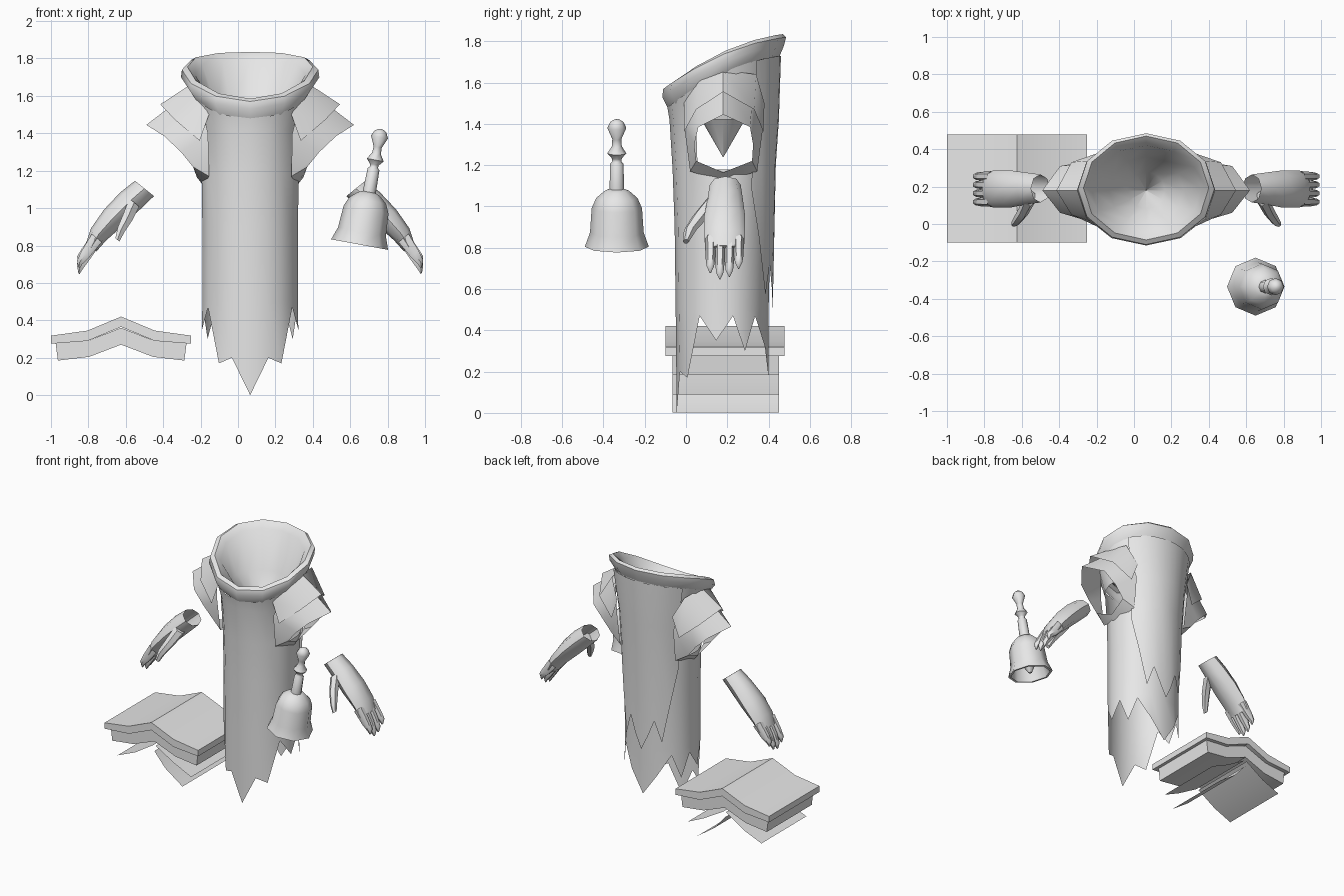
import bpy, bmesh, math
from mathutils import Vector, Matrix

if "Cube" in bpy.data.objects:
    bpy.data.objects.remove(bpy.data.objects["Cube"], do_unlink=True)

grey = bpy.data.materials.new("plain_grey")
grey.use_nodes = True
grey.diffuse_color = (0.8, 0.8, 0.8, 1)
grey.node_tree.nodes["Principled BSDF"].inputs["Base Color"].default_value = (0.8, 0.8, 0.8, 1)
CX = 0.065


def make(name, verts, faces, angle=50):
    mesh = bpy.data.meshes.new(name)
    mesh.from_pydata([tuple(v) for v in verts], [], faces)
    bm = bmesh.new()
    bm.from_mesh(mesh)
    bmesh.ops.remove_doubles(bm, verts=bm.verts, dist=0.0005)
    bmesh.ops.recalc_face_normals(bm, faces=bm.faces)
    bm.to_mesh(mesh)
    bm.free()
    mesh.materials.append(grey)
    ob = bpy.data.objects.new(name, mesh)
    bpy.context.collection.objects.link(ob)
    bpy.ops.object.select_all(action='DESELECT')
    ob.select_set(True)
    bpy.context.view_layer.objects.active = ob
    bpy.ops.object.shade_smooth_by_angle(angle=math.radians(angle))
    return ob


def loft(name, rings, closed=True, cap_start=False, cap_end=False, skip=None, angle=50):
    """Skin a list of equal-length rings."""
    n = len(rings[0])
    verts = [p for r in rings for p in r]
    faces = []
    for i in range(len(rings) - 1):
        for j in range(n if closed else n - 1):
            if skip and skip(i, j):
                continue
            k = (j + 1) % n
            faces.append((i * n + j, i * n + k, (i + 1) * n + k, (i + 1) * n + j))
    if cap_start:
        faces.append(tuple(range(n)))
    if cap_end:
        faces.append(tuple(range((len(rings) - 1) * n, len(rings) * n)))
    return make(name, verts, faces, angle)


def around(deg, rx, front, back, z):
    """Point on an oval; 0 degrees faces front."""
    a = math.radians(deg)
    return Vector((CX + rx * math.sin(a), (front + back) / 2 - (back - front) / 2 * math.cos(a), z))


def rim_z(deg):
    s = -math.cos(math.radians(deg))
    return 1.75 + 0.125 * s - 0.045 * s * s


# Robe body with ragged hem and open arm holes
half = [0, 22, 40, 60, 82, 103, 119, 135, 157, 180]
half_hem = [0, 0.2, 0.17, 0.47, 0.35, 0.47, 0.3, 0.47, 0.32, 0.17]
angles = half + [-a for a in half[-2:0:-1]]
hem = half_hem + half_hem[-2:0:-1]
rows = [(1.42, 0.275, -0.08, 0.435), (1.18, 0.262, -0.065, 0.42), (0.9, 0.258, -0.055, 0.41),
        (0.5, 0.258, -0.05, 0.4)]
rings = [[around(a, 0.33, -0.09, 0.455, rim_z(a) - 0.1) for a in angles]]
rings += [[around(a, rx, f, b, z) for a in angles] for z, rx, f, b in rows]
rings.append([around(a, 0.26, -0.045, 0.4, h) for a, h in zip(angles, hem)])


def arm_hole(i, j):
    mid = abs(angles[j] + angles[(j + 1) % len(angles)]) / 2
    return i == 1 and 60 < mid < 135


loft("robe", rings, skip=arm_hole)

# Rolled collar and the deep funnel inside it
oval = range(0, 360, 30)
collar = [(0.325, -0.085, 0.45, -0.11), (0.37, -0.115, 0.475, -0.05), (0.365, -0.11, 0.485, -0.01),
          (0.335, -0.085, 0.47, 0.005), (0.295, -0.045, 0.42, -0.035)]
rings = [[around(a, rx, f, b, rim_z(a) + dz) for a in oval] for rx, f, b, dz in collar]
rings.append([around(a, 0.2, 0.0, 0.36, 1.52) for a in oval])
rings.append([around(a, 0.1, 0.08, 0.28, 1.41) for a in oval])
rings.append([around(a, 0.002, 0.178, 0.182, 1.24) for a in oval])
loft("collar", rings, cap_end=True)

# Ragged back cape over the robe
cape_angles = [125, 137, 149, 160, 170, 180, 190, 200, 211, 223, 235]
cape_hem = [1.1, 0.85, 0.57, 0.72, 0.6, 0.5]
cape_hem += cape_hem[-2::-1]
rings = [[around(a, 0.34, -0.09, 0.46, rim_z(a) - 0.1) for a in cape_angles],
         [around(a, 0.29, -0.09, 0.45, 1.42) for a in cape_angles],
         [around(a, 0.28, -0.08, 0.435, 1.2) for a in cape_angles],
         [around(a, 0.275, -0.075, 0.42, h) for a, h in zip(cape_angles, cape_hem)]]
loft("back_cape", rings, closed=False)

for s, side in ((1, "left"), (-1, "right")):
    def P(d, y, z):
        return Vector((CX + s * d, y, z))

    # Flared sleeve: body edge to pointed hexagonal opening
    base = [P(0.22, 0.02, 1.17), P(0.225, -0.01, 1.4), P(0.27, 0.05, 1.58), P(0.3, 0.18, 1.64),
            P(0.27, 0.33, 1.6), P(0.225, 0.375, 1.4), P(0.22, 0.345, 1.17), P(0.25, 0.18, 1.12)]
    edge = [P(0.305, 0.05, 1.22), P(0.37, 0.04, 1.3), P(0.46, 0.06, 1.385), P(0.555, 0.18, 1.445),
            P(0.46, 0.31, 1.385), P(0.37, 0.325, 1.3), P(0.305, 0.32, 1.22), P(0.285, 0.18, 1.165)]
    loft(side + "_sleeve", [base, edge])

    # Shorter shoulder layer with a point
    top = [P(0.22, -0.01, 1.5), P(0.29, 0.06, 1.62), P(0.32, 0.18, 1.66),
           P(0.29, 0.34, 1.64), P(0.22, 0.38, 1.5)]
    low = [P(0.27, -0.01, 1.36), P(0.4, 0.05, 1.47), P(0.48, 0.18, 1.555),
           P(0.4, 0.33, 1.47), P(0.27, 0.375, 1.36)]
    loft(side + "_shoulder_flap", [top, low], closed=False)

    # Hand: palm, fingers and thumb
    across = Vector((s * 0.78, 0, 0.63))

    def oval_ring(d, y, z, wide, thick, n=8):
        return [P(d, y, z) + Vector((0, wide * math.cos(t), 0)) + across * thick * math.sin(t)
                for t in (2 * math.pi * k / n for k in range(n))]

    palm = [(0.565, 0.19, 1.105, 0.075, 0.065), (0.64, 0.19, 1.04, 0.085, 0.07),
            (0.73, 0.187, 0.95, 0.1, 0.066), (0.81, 0.187, 0.86, 0.1, 0.052), (0.85, 0.187, 0.79, 0.092, 0.035)]
    loft(side + "_palm", [oval_ring(*p) for p in palm], cap_end=True)
    for name, y, drop in (("index", 0.118, 0.03), ("middle", 0.164, 0), ("ring", 0.21, 0.012), ("little", 0.255, 0.05)):
        path = [(0.82, y, 0.84, 0.026, 0.04), (0.88, y, 0.74 + drop / 2, 0.024, 0.031),
                (0.912, y, 0.68 + drop, 0.018, 0.02), (0.915, y, 0.65 + drop, 0.004, 0.005)]
        loft(side + "_" + name + "_finger", [oval_ring(*p, n=6) for p in path], cap_end=True)
    thumb = [(0.62, 0.14, 1.03, 0.045, 0.04), (0.655, 0.07, 0.95, 0.04, 0.034),
             (0.69, 0.02, 0.885, 0.03, 0.026), (0.71, 0.0, 0.83, 0.015, 0.016)]
    loft(side + "_thumb", [oval_ring(*p, n=6) for p in thumb], cap_start=True, cap_end=True)

# Hand bell, turned around a tilted axis
tilt = Matrix.Translation((0.65, -0.335, 0.805)) @ Matrix.Rotation(math.radians(10.5), 4, 'Y')


def turned(name, profile):
    rings = [[tilt @ Vector((r * math.cos(k * math.pi / 4), r * math.sin(k * math.pi / 4), t))
              for k in range(8)] for r, t in profile]
    return loft(name, rings, cap_end=True, cap_start=name != "bell", angle=60)


turned("bell", [(0.03, 0.25), (0.085, 0.23), (0.115, 0.15), (0.138, 0.0), (0.155, 0.0), (0.13, 0.07),
                (0.122, 0.19), (0.1, 0.24), (0.06, 0.275), (0.036, 0.285)])
turned("bell_handle", [(0.036, 0.27), (0.032, 0.41), (0.022, 0.42), (0.024, 0.435), (0.046, 0.46), (0.024, 0.495),
                       (0.022, 0.53), (0.046, 0.585), (0.032, 0.615), (0.01, 0.628)])
turned("bell_clapper", [(0.012, 0.25), (0.012, 0.08), (0.035, 0.05), (0.012, 0.01)])

# Open book lying spine up: cover and page block
book_x = -0.625


def slab(name, upper, lower, y0, y1):
    def full(line):
        return [(-d, z) for d, z in reversed(line)] + line[1:]
    outline = full(upper) + full(lower)[::-1]
    rings = [[Vector((book_x + d, y, z)) for d, z in outline] for y in (y0, y1)]
    n = len(outline)
    ob = loft(name, rings, angle=40)
    # End walls built as strips, since the outline is bent
    m = n // 2
    verts = rings[0] + rings[1]
    faces = [(o + i, o + i + 1, o + n - 2 - i, o + n - 1 - i) for o in (0, n) for i in range(m - 1)]
    make(name + "_ends", verts, faces)
    return ob


slab("book_cover", [(0, 0.42), (0.18, 0.345), (0.375, 0.318)], [(0, 0.365), (0.18, 0.29), (0.375, 0.275)],
     -0.1, 0.478)
slab("book_pages", [(0, 0.36), (0.18, 0.29), (0.35, 0.278)], [(0, 0.27), (0.17, 0.205), (0.338, 0.185)],
     -0.065, 0.45)

# Loose sheets falling from the spine
for name, line in (("outer_left", [(-0.01, 0.24), (-0.155, 0.148), (-0.295, 0.09)]),
                   ("outer_right", [(0.01, 0.24), (0.165, 0.15), (0.295, 0.09)]),
                   ("lower_right", [(0.0, 0.2), (0.085, 0.1), (0.225, 0.002)])):
    loft(name + "_sheet", [[Vector((book_x + d, y, z)) for d, z in line] for y in (-0.065, 0.45)], closed=False)
